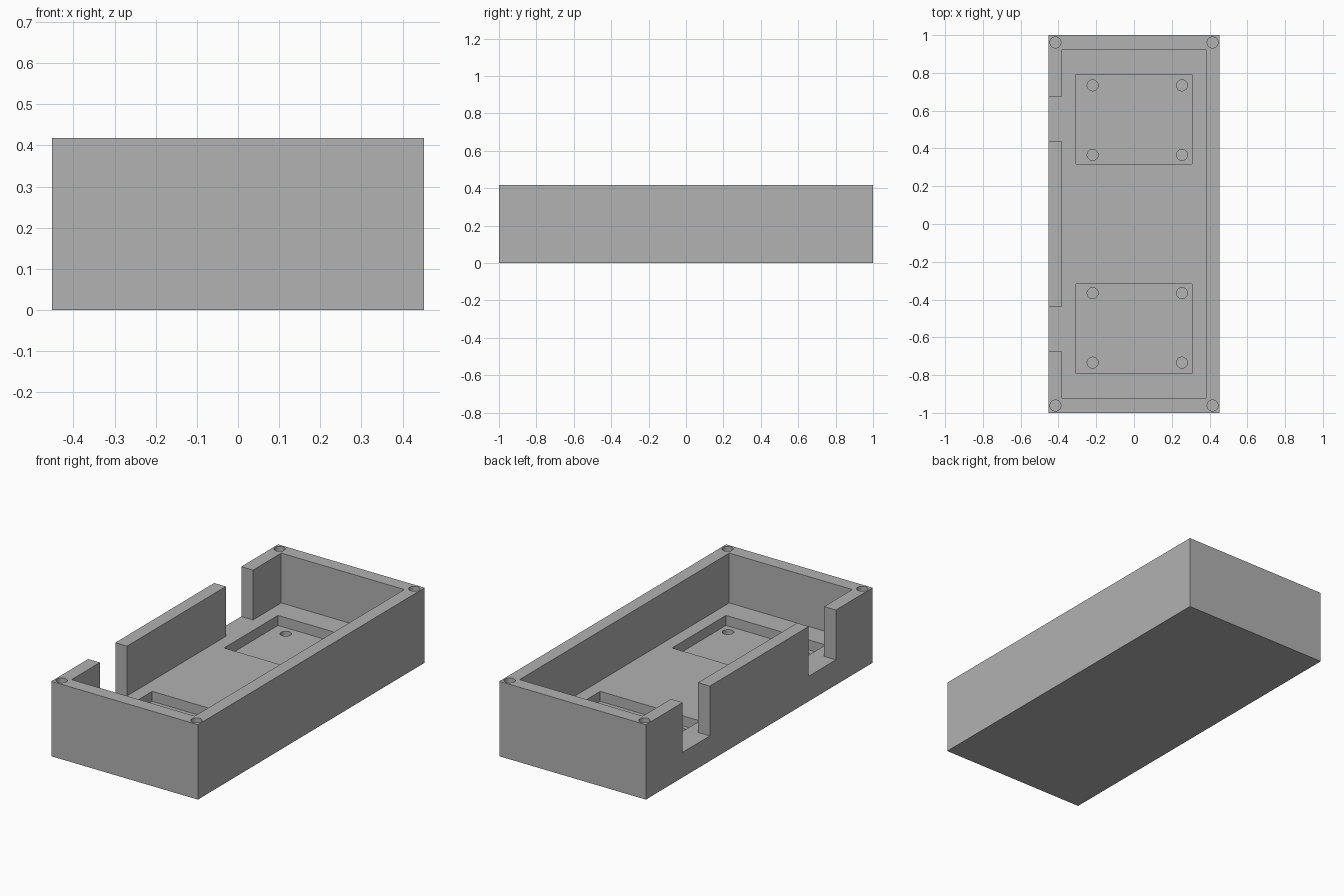
import bpy

HALF_X, HALF_Y, HEIGHT = 0.4525, 1.0, 0.418
FLOOR_Z, POCKET_Z = 0.14, 0.084
HOLE_RADIUS = 0.029

cube = bpy.data.objects.get("Cube")
if cube:
    bpy.data.objects.remove(cube, do_unlink=True)

grey = bpy.data.materials.new("plain grey")
grey.use_nodes = True
colour = (0.445, 0.445, 0.445, 1)
grey.diffuse_color = colour
grey.node_tree.nodes["Principled BSDF"].inputs["Base Color"].default_value = colour


def box(name, x0, x1, y0, y1, z0, z1):
    bpy.ops.mesh.primitive_cube_add(
        size=1, location=((x0 + x1) / 2, (y0 + y1) / 2, (z0 + z1) / 2))
    obj = bpy.context.object
    obj.name = name
    obj.scale = (x1 - x0, y1 - y0, z1 - z0)
    bpy.ops.object.transform_apply(location=True, rotation=True, scale=True)
    obj.data.materials.append(grey)
    return obj


def drill(name, x, y, z0, z1):
    bpy.ops.mesh.primitive_cylinder_add(
        vertices=32, radius=HOLE_RADIUS, depth=z1 - z0,
        location=(x, y, (z0 + z1) / 2))
    obj = bpy.context.object
    obj.name = name
    obj.data.materials.append(grey)
    return obj


def cut(target, cutter):
    cutter.hide_render = True
    mod = target.modifiers.new(cutter.name, "BOOLEAN")
    mod.operation = "DIFFERENCE"
    mod.solver = "EXACT"
    mod.object = cutter
    bpy.context.view_layer.objects.active = target
    bpy.ops.object.modifier_apply(modifier=mod.name)
    bpy.data.objects.remove(cutter, do_unlink=True)


# Solid block, hollowed into an open tray
tray = box("enclosure_tray", -HALF_X, HALF_X, -HALF_Y, HALF_Y, 0, HEIGHT)
top = HEIGHT + 0.1
cut(tray, box("cavity", -0.38, 0.38, -0.924, 0.924, FLOOR_Z, top))

for side in (-1, 1):
    # Side wall opening, level with the floor
    y0, y1 = sorted((side * 0.436, side * 0.675))
    cut(tray, box("wall_notch", -0.6, -0.3, y0, y1, FLOOR_Z, top))

    # Recessed seat in the floor
    y0, y1 = sorted((side * 0.317, side * 0.792))
    cut(tray, box("floor_pocket", -0.308, 0.308, y0, y1, POCKET_Z, 0.3))

    # Mounting holes in the seat
    for x in (-0.219, 0.254):
        for y in (0.366, 0.734):
            cut(tray, drill("mount_hole", x, side * y, 0.03, 0.12))

    # Lid screw holes in the rim corners
    for x in (-0.416, 0.416):
        cut(tray, drill("screw_hole", x, side * 0.961, 0.28, top))

# Flat walls, smooth hole sides
bpy.ops.object.select_all(action="DESELECT")
tray.select_set(True)
bpy.context.view_layer.objects.active = tray
bpy.ops.object.shade_smooth_by_angle()
